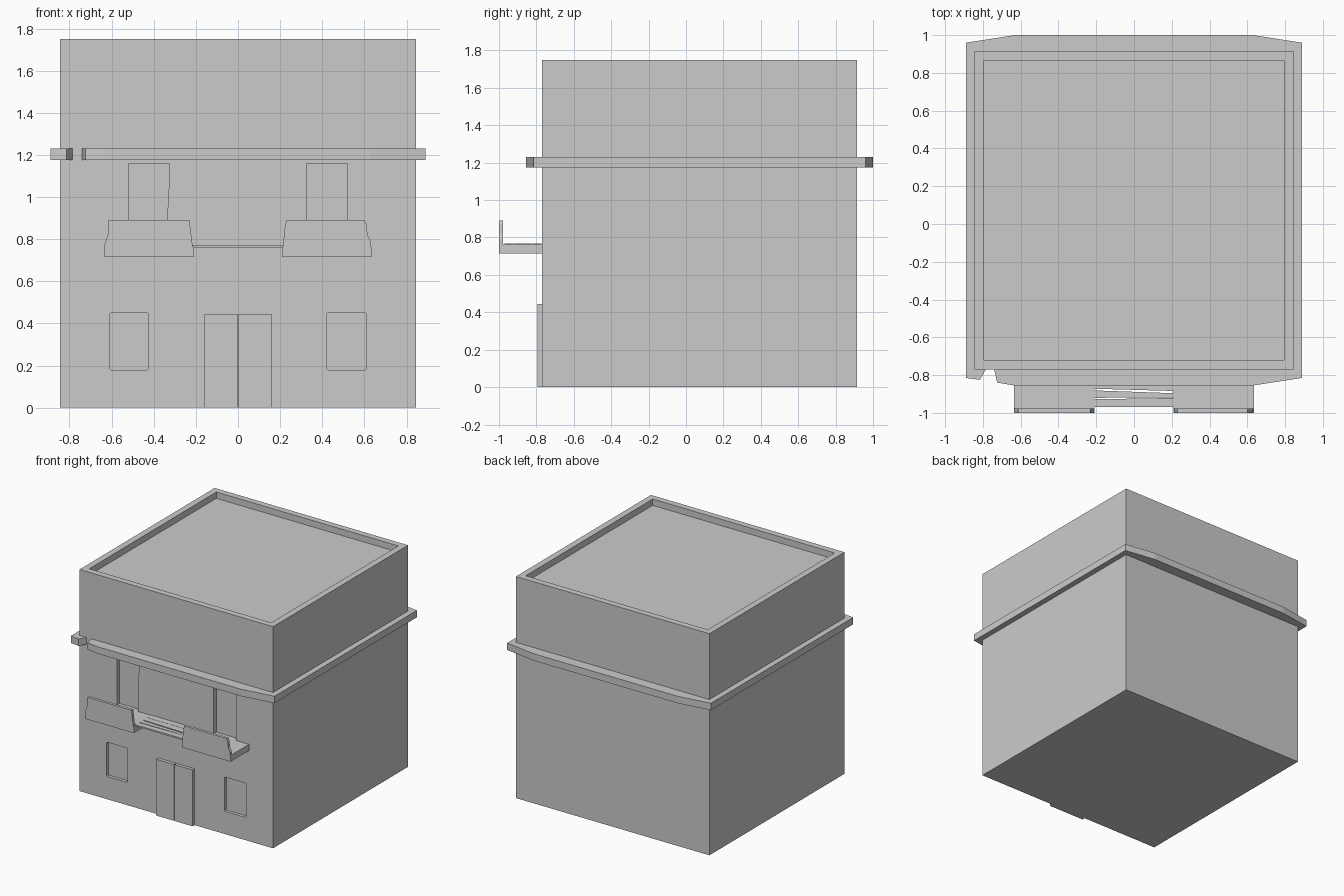
import bpy, bmesh

if "Cube" in bpy.data.objects:
    bpy.data.objects.remove(bpy.data.objects["Cube"])


def add_prism(bm, outline, lo, hi, axis):
    """Extrude a 2D outline along z (outline in xy) or y (outline in xz)."""
    def place(p, d):
        return (p[0], p[1], d) if axis == 'z' else (p[0], d, p[1])
    a = [bm.verts.new(place(p, lo)) for p in outline]
    b = [bm.verts.new(place(p, hi)) for p in outline]
    faces = [bm.faces.new(a), bm.faces.new(b[::-1])]
    n = len(outline)
    for i in range(n):
        j = (i + 1) % n
        faces.append(bm.faces.new((a[j], a[i], b[i], b[j])))
    bmesh.ops.recalc_face_normals(bm, faces=faces)


def make(name, prisms):
    bm = bmesh.new()
    for p in prisms:
        add_prism(bm, *p)
    bmesh.ops.recalc_face_normals(bm, faces=bm.faces[:])
    me = bpy.data.meshes.new(name)
    bm.to_mesh(me)
    bm.free()
    ob = bpy.data.objects.new(name, me)
    bpy.context.collection.objects.link(ob)
    return ob


def rect(x0, x1, v0, v1):
    return [(x0, v0), (x1, v0), (x1, v1), (x0, v1)]


def chamfered(x0, x1, v0, v1, c):
    return [(x0 + c, v0), (x1 - c, v0), (x1, v0 + c), (x1, v1 - c),
            (x1 - c, v1), (x0 + c, v1), (x0, v1 - c), (x0, v0 + c)]


FRONT = -0.77

# Main block
body = make("building_body", [(rect(-0.845, 0.845, FRONT, 0.915), 0, 1.75, 'z')])

# Recesses: sunken roof, two lower windows, two balcony doorways
left_doorway = [(-0.52, 0.765), (-0.333, 0.765), (-0.335, 0.93), (-0.33, 1.0),
                (-0.325, 1.16), (-0.52, 1.16)]
cutter = make("recess_cutter", [
    (rect(-0.795, 0.795, -0.72, 0.865), 1.70, 1.9, 'z'),
    (chamfered(-0.61, -0.425, 0.18, 0.45, 0.007), -0.9, FRONT + 0.025, 'y'),
    (chamfered(0.42, 0.61, 0.18, 0.45, 0.007), -0.9, FRONT + 0.025, 'y'),
    (left_doorway, -0.9, FRONT + 0.035, 'y'),
    (rect(0.325, 0.52, 0.765, 1.16), -0.9, FRONT + 0.035, 'y'),
])
cutter.hide_render = True
mod = body.modifiers.new("recesses", 'BOOLEAN')
mod.operation = 'DIFFERENCE'
mod.solver = 'EXACT'
mod.object = cutter
bpy.context.view_layer.objects.active = body
bpy.ops.object.modifier_apply(modifier=mod.name)
bpy.data.objects.remove(cutter)

# Ledge with bowed front and back, broken at the front left
ledge = [(-0.89, 0.96), (-0.63, 1.0), (0.63, 1.0), (0.89, 0.96),
         (0.89, -0.815), (0.63, -0.855), (-0.63, -0.855), (-0.725, -0.84),
         (-0.74, FRONT), (-0.785, FRONT), (-0.815, -0.825), (-0.89, -0.815)]
make("broken_ledge", [(ledge, 1.175, 1.23, 'z')])

# Double entrance door
make("entrance_doors", [(rect(-0.16, -0.003, 0, 0.445), -0.795, FRONT + 0.01, 'y'),
                        (rect(0.003, 0.16, 0, 0.445), -0.795, FRONT + 0.01, 'y')])

# Balconies: floor slab plus worn front panel
panels = {
    "left": [(-0.635, 0.765), (-0.215, 0.765), (-0.227, 0.86), (-0.23, 0.89),
             (-0.615, 0.89), (-0.618, 0.82), (-0.632, 0.78)],
    "right": [(0.213, 0.765), (0.63, 0.765), (0.63, 0.79), (0.615, 0.82),
              (0.61, 0.87), (0.60, 0.89), (0.23, 0.89), (0.222, 0.85)],
}
for side, panel in panels.items():
    x0, x1 = (-0.635, -0.21) if side == "left" else (0.21, 0.635)
    make(side + "_balcony_floor", [(rect(x0, x1, -1.0, FRONT + 0.005), 0.715, 0.765, 'z')])
    make(side + "_balcony_panel", [(panel, -1.0, -0.978, 'y')])

# Slightly crooked planks bridging the balconies: y at left and right ends
planks = [(-0.97, -0.928, -0.97, -0.921), (-0.92, -0.881, -0.919, -0.896),
          (-0.872, -0.826, -0.884, -0.826), (-0.824, -0.772, -0.824, -0.772)]
make("bridge_planks", [([(-0.215, l0), (0.215, r0), (0.215, r1), (-0.215, l1)],
                        0.757, 0.769, 'z') for l0, l1, r0, r1 in planks])
